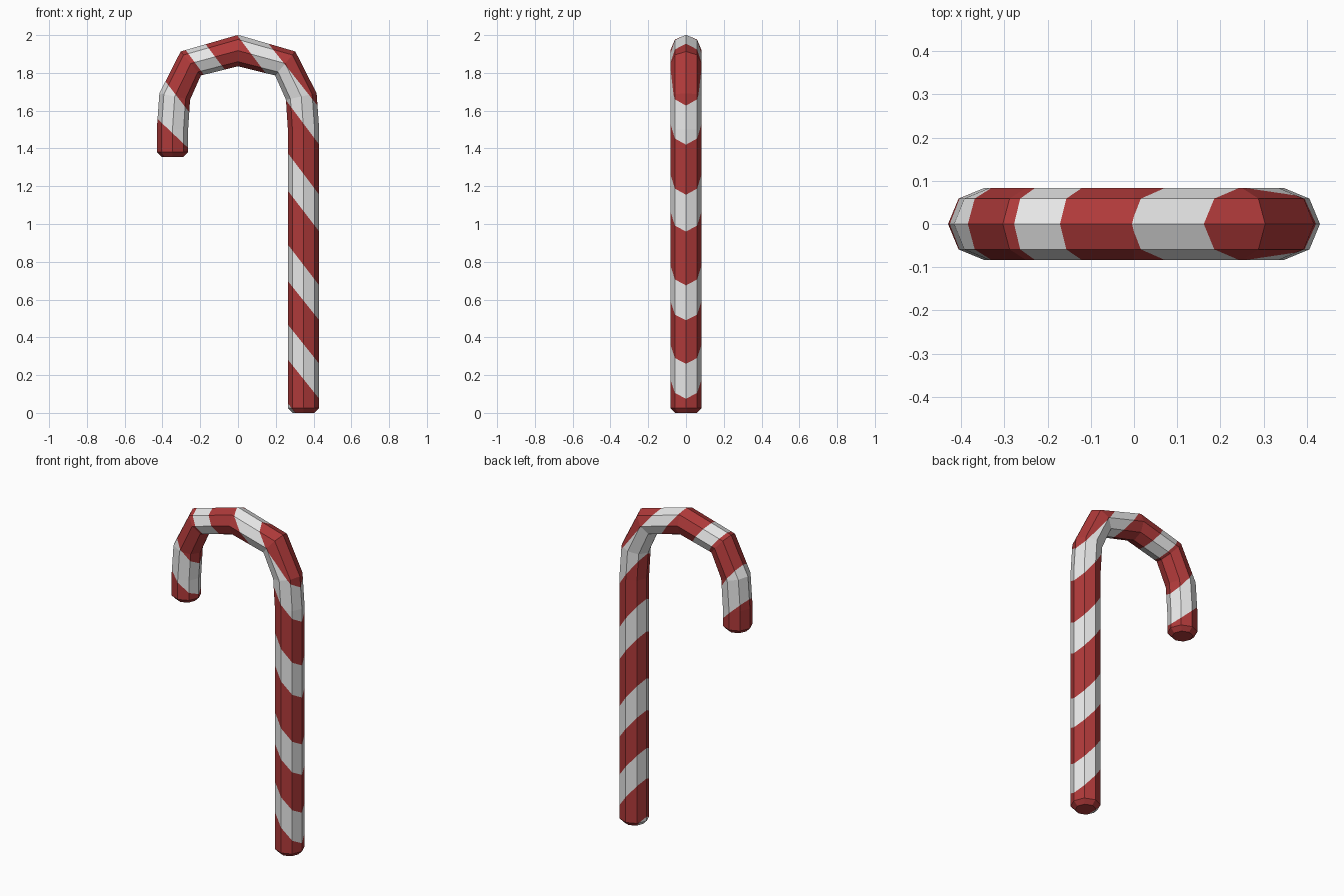
import bpy, bmesh, math
from mathutils import Vector

if "Cube" in bpy.data.objects:
    bpy.data.objects.remove(bpy.data.objects["Cube"])


def material(name, rgb):
    m = bpy.data.materials.new(name)
    m.diffuse_color = (*rgb, 1.0)
    m.use_nodes = True
    m.node_tree.nodes["Principled BSDF"].inputs["Base Color"].default_value = m.diffuse_color
    return m


white = material("white_sugar", (0.8, 0.8, 0.8))
red = material("red_sugar", (0.43, 0.042, 0.042))

# Path rings of one half: centre x, centre z, outward angle, radius
R, CAP = 0.083, 0.058
bend = [(0.347, 1.5, 0, R), (0.335, 1.675, 12, R), (0.25, 1.85, 50, R)]
shaft = [(0.347, 0.0, 0, CAP), (0.347, 0.025, 0, R)]
tip = [(-0.347, 1.38, 180, R), (-0.347, 1.355, 180, CAP)]
mirrored = [(-x, z, 180 - a, r) for x, z, a, r in reversed(bend)]
path = shaft + bend + [(0, 1.918, 90, R)] + mirrored + tip

# Octagonal tube swept along the path, closed at both ends
bm = bmesh.new()
rings = []
for x, z, a, r in path:
    out = Vector((math.cos(math.radians(a)), 0, math.sin(math.radians(a))))
    ring = []
    for i in range(8):
        t = i * math.pi / 4
        ring.append(bm.verts.new(Vector((x, 0, z)) + out * r * math.cos(t)
                                 + Vector((0, r * math.sin(t), 0))))
    rings.append(ring)
for a, b in zip(rings, rings[1:]):
    for i in range(8):
        j = (i + 1) % 8
        bm.faces.new((a[i], a[j], b[j], b[i]))
bm.faces.new(rings[0])
bm.faces.new(rings[-1])
bmesh.ops.recalc_face_normals(bm, faces=bm.faces)

# Diagonal stripe borders: (x, z, downward slope), lowest first, per half
right = [(0.43, -0.165, 1.3), (0.43, 0.075, 1.25), (0.43, 0.26, 1.25),
         (0.43, 0.49, 1.25), (0.43, 0.675, 1.3), (0.43, 0.96, 1.3),
         (0.43, 1.155, 1.325), (0.43, 1.42, 1.333), (0.43, 1.615, 1.264)]
left = [(-0.43, 0.9, 1.0), (-0.43, 1.1, 1.0), (-0.43, 1.27, 1.0),
        (-0.43, 1.56, 0.95), (-0.38, 1.75, 1.3), (-0.275, 1.918, 1.36),
        (-0.17, 1.95, 1.325), (-0.005, 2.0, 1.333), (0.165, 1.95, 1.264)]


def half(c):
    return right if c.x > 0.1 else left


# Cut the borders into each half
for lines in (right, left):
    for x, z, k in lines:
        faces = [f for f in bm.faces
                 if half(f.calc_center_median()) is lines
                 or abs(f.calc_center_median().x) < 0.2]
        geom = set(faces)
        for f in faces:
            geom.update(f.edges)
            geom.update(f.verts)
        bmesh.ops.bisect_plane(bm, geom=list(geom), dist=1e-5,
                               plane_co=(x, 0, z), plane_no=(k, 0, 1))

# Alternate white and red between borders
for f in bm.faces:
    c = f.calc_center_median()
    n = sum(c.z - z + k * (c.x - x) > 0 for x, z, k in half(c))
    f.material_index = n % 2
    f.smooth = False

mesh = bpy.data.meshes.new("striped_cane")
bm.to_mesh(mesh)
bm.free()
mesh.materials.append(white)
mesh.materials.append(red)
cane = bpy.data.objects.new("striped_cane", mesh)
bpy.context.collection.objects.link(cane)
